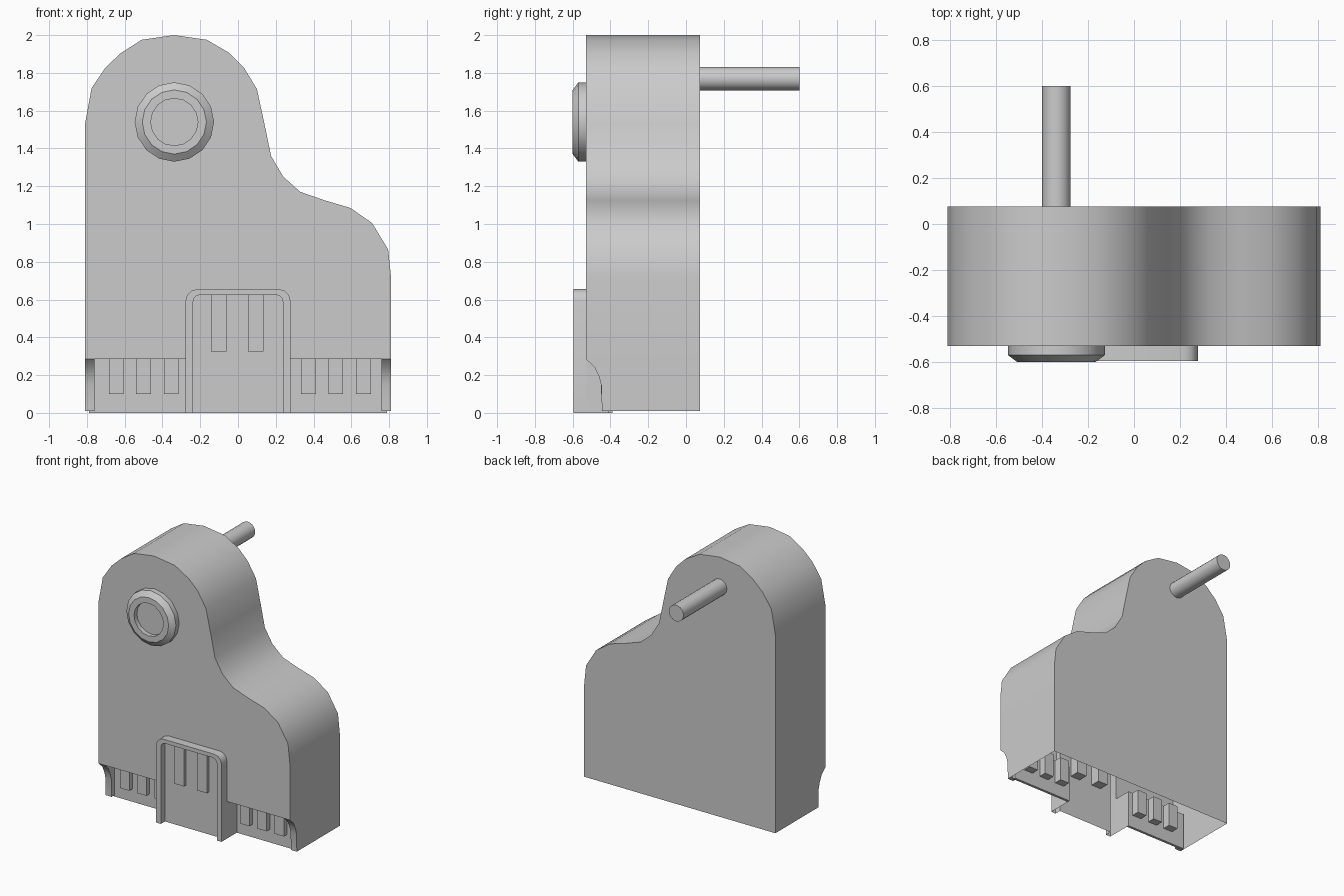
import bpy, bmesh, math
from mathutils import Matrix

if "Cube" in bpy.data.objects:
    bpy.data.objects.remove(bpy.data.objects["Cube"])

FRONT, BACK, PANEL, STEP = -0.53, 0.075, -0.41, 0.285


def finish(name, bm, angle=35):
    bmesh.ops.remove_doubles(bm, verts=bm.verts, dist=1e-5)
    bmesh.ops.recalc_face_normals(bm, faces=bm.faces)
    mesh = bpy.data.meshes.new(name)
    bm.to_mesh(mesh)
    bm.free()
    ob = bpy.data.objects.new(name, mesh)
    bpy.context.collection.objects.link(ob)
    bpy.ops.object.select_all(action='DESELECT')
    ob.select_set(True)
    bpy.context.view_layer.objects.active = ob
    bpy.ops.object.shade_smooth_by_angle(angle=math.radians(angle))
    return ob


def face(bm, pts):
    return bm.faces.new([bm.verts.new(p) for p in pts])


def strip(bm, a, b):
    # quads joining two matching rows of points
    for i in range(len(a) - 1):
        face(bm, [a[i], a[i + 1], b[i + 1], b[i]])


def at_y(path, y):
    return [(x, y, z) for x, z in path]


def box(name, x0, x1, y0, y1, z0, z1):
    bm = bmesh.new()
    m = Matrix.Translation(((x0 + x1) / 2, (y0 + y1) / 2, (z0 + z1) / 2)) @ \
        Matrix.Diagonal((x1 - x0, y1 - y0, z1 - z0, 1))
    bmesh.ops.create_cube(bm, size=1, matrix=m)
    return finish(name, bm)


def arch(half, top, r, n=3):
    # upside-down U with rounded corners, left foot to right foot
    right = [(half - r + r * math.cos(t), top - r + r * math.sin(t))
             for t in [math.pi / 2 * i / n for i in range(n + 1)]]
    return [(-half, 0)] + [(-x, z) for x, z in right] + right[::-1] + [(half, 0)]


# body shell, open underneath, front wall notched behind the tab
profile = [(-.81, STEP), (-.81, 1.53), (-.775, 1.72), (-.70, 1.83), (-.62, 1.905),
           (-.51, 1.975), (-.34, 2.0), (-.165, 1.975), (-.045, 1.905), (.03, 1.83),
           (.1, 1.715), (.14, 1.53), (.175, 1.36), (.24, 1.25), (.33, 1.17), (.46, 1.125),
           (.595, 1.085), (.71, 1.005), (.795, .865), (.81, .72), (.81, STEP)]
curve = [(FRONT, STEP), (-.485, .243), (-.462, .195), (-.448, .145), (-.445, .01)]
outer = arch(.277, .655, .06)
inner = arch(.237, .625, .035)
notch = [(-.277, STEP)] + outer[1:-1] + [(.277, STEP)]

bm = bmesh.new()
strip(bm, at_y(profile, FRONT), at_y(profile, BACK))
face(bm, at_y(profile + notch[::-1], FRONT))
face(bm, at_y([(-.81, .01)] + profile + [(.81, .01)], BACK))
for s in (-1, 1):
    x = s * .81
    face(bm, [(x, y, z) for y, z in [(BACK, STEP)] + curve + [(BACK, .01)]])
    # underside of the front step
    face(bm, [(x, FRONT, STEP), (s * .277, FRONT, STEP),
              (s * .277, PANEL, STEP), (x, PANEL, STEP)])
finish("body_shell", bm)

# curved corner posts and recessed lower panels
for s, side in ((-1, "left"), (1, "right")):
    bm = bmesh.new()
    section = curve + [(PANEL, .01), (PANEL, STEP)]
    a, b = [[(s * x, y, z) for y, z in section] for x in (.76, .81)]
    strip(bm, a + a[:1], b + b[:1])
    face(bm, a)
    face(bm, b)
    finish(side + "_corner_post", bm, 40)
    x0, x1 = sorted((s * .277, s * .79))
    box(side + "_lower_panel", x0, x1, PANEL, -.39, 0, STEP)

# raised centre tab: outer rim, front border, inner rim and face
bm = bmesh.new()
strip(bm, at_y(outer, FRONT), at_y(outer, -.595))
strip(bm, at_y(outer, -.595), at_y(inner, -.595))
strip(bm, at_y(inner, -.595), at_y(inner, -.545))
face(bm, at_y(inner, -.545))
for x in (-.277, .277):
    face(bm, [(x, FRONT, 0), (x, PANEL, 0), (x, PANEL, STEP), (x, FRONT, STEP)])
finish("centre_tab", bm)

# ribs poking through the lower panels and the tab
for i, x in enumerate((-.645, -.5, -.353, .373, .518, .664)):
    box(f"lower_rib_{i + 1}", x - .039, x + .039, -.45, -.33, .1, STEP)
for i, x in enumerate((-.102, .094)):
    box(f"tab_rib_{i + 1}", x - .042, x + .042, -.57, -.47, .325, .625)

# round button with chamfered rim and sunken centre
bm = bmesh.new()
N = 16
rings = []
for r, y in [(.21, FRONT), (.21, -.57), (.17, -.6), (.125, -.6), (.125, -.565)]:
    rings.append([(-.337 + r * math.cos(2 * math.pi * i / N), y,
                   1.54 + r * math.sin(2 * math.pi * i / N)) for i in range(N + 1)])
for a, b in zip(rings, rings[1:]):
    strip(bm, a, b)
face(bm, rings[-1][:-1])
finish("round_button", bm, 30)

# rear pin
bm = bmesh.new()
bmesh.ops.create_cone(bm, cap_ends=True, segments=20, radius1=.062, radius2=.062, depth=.6 - BACK,
                      matrix=Matrix.Translation((-.337, (.6 + BACK) / 2, 1.77))
                      @ Matrix.Rotation(math.pi / 2, 4, 'X'))
finish("rear_pin", bm)
